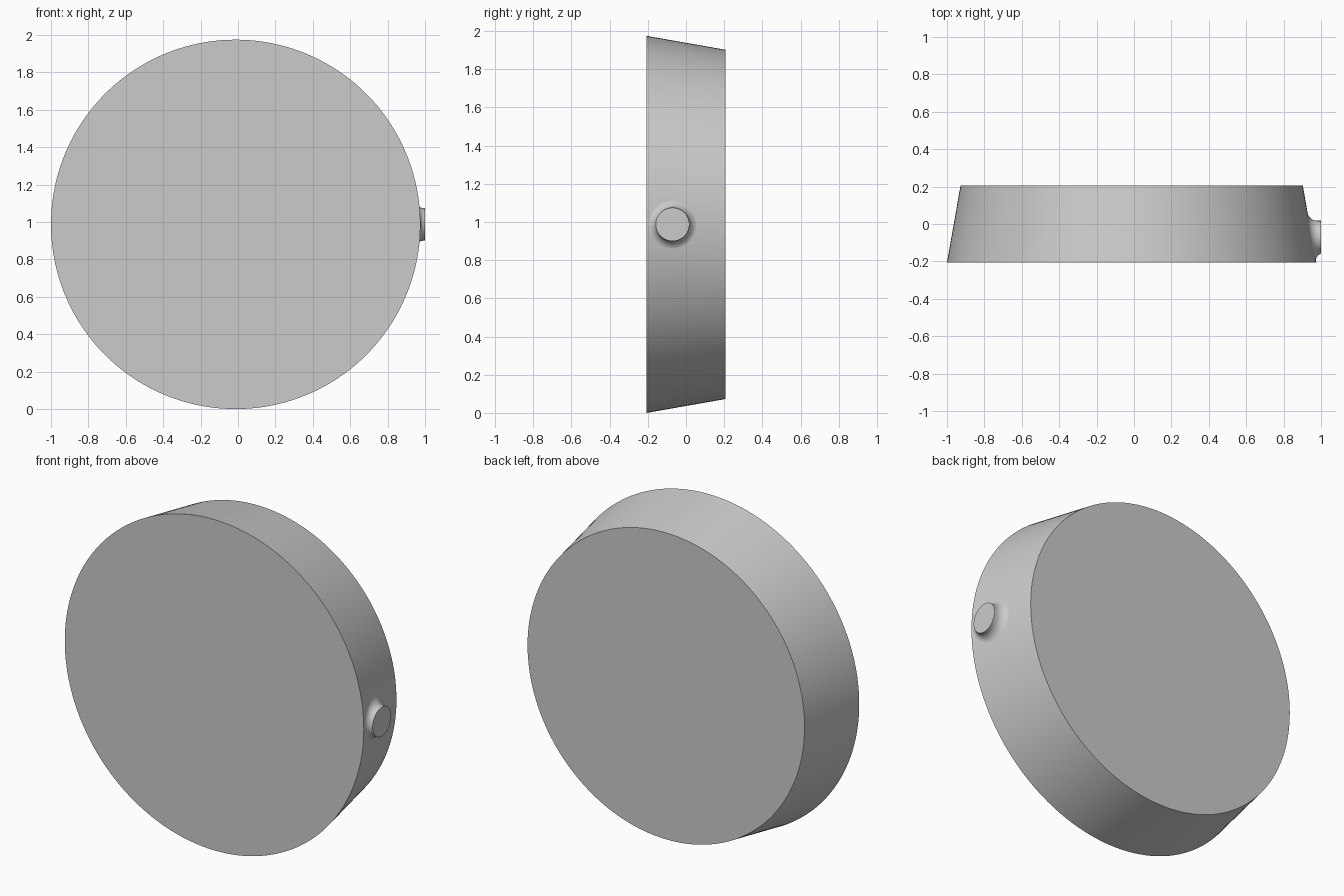
import bpy, bmesh, math

cube = bpy.data.objects.get("Cube")
if cube:
    bpy.data.objects.remove(cube, do_unlink=True)

grey = bpy.data.materials.new("light grey")
grey.use_nodes = True
COLOUR = (0.6, 0.6, 0.6, 1)
grey.diffuse_color = COLOUR
grey.node_tree.nodes["Principled BSDF"].inputs["Base Color"].default_value = COLOUR

R_FRONT, R_BACK, HALF = 0.9875, 0.915, 0.206
CX, CZ = -0.0125, 0.9875


def finish(obj):
    obj.data.materials.append(grey)
    bpy.ops.object.select_all(action='DESELECT')
    obj.select_set(True)
    bpy.context.view_layer.objects.active = obj
    bpy.ops.object.shade_smooth_by_angle(angle=math.radians(30))


# Tapered round body, wide end to the front
bpy.ops.mesh.primitive_cone_add(vertices=160, radius1=R_FRONT, radius2=R_BACK,
                                depth=2 * HALF, location=(CX, 0, CZ),
                                rotation=(-math.pi / 2, 0, 0))
body = bpy.context.object
body.name = "body"
finish(body)


def wall_x(y, z):
    """x of the body's side surface at a given y and z."""
    r = (R_FRONT + R_BACK) / 2 - (R_FRONT - R_BACK) * y / (2 * HALF)
    return CX + math.sqrt(r * r - (z - CZ) ** 2)


# Side button, flared by a fillet that follows the sloping wall
BUTTON_Y, BUTTON_R, FILLET, TIP_X = -0.07, 0.0875, 0.045, 1.0
SEGMENTS, STEPS = 64, 10
bm = bmesh.new()
rings = []
for step in range(STEPS + 2):
    a = min(step / STEPS, 1) * math.pi / 2
    radius = BUTTON_R + FILLET * (1 - math.sin(a))
    ring = []
    for i in range(SEGMENTS):
        t = 2 * math.pi * i / SEGMENTS
        y = BUTTON_Y + radius * math.cos(t)
        z = CZ + radius * math.sin(t)
        x = wall_x(y, z) - 0.001 + FILLET * (1 - math.cos(a))
        ring.append(bm.verts.new((TIP_X if step > STEPS else min(x, TIP_X), y, z)))
    rings.append(ring)
for low, high in zip(rings, rings[1:]):
    for i in range(SEGMENTS):
        j = (i + 1) % SEGMENTS
        bm.faces.new((low[i], low[j], high[j], high[i]))
bm.faces.new(rings[-1])
bmesh.ops.remove_doubles(bm, verts=bm.verts, dist=0.00001)
bm.normal_update()
mesh = bpy.data.meshes.new("side_button")
bm.to_mesh(mesh)
bm.free()
button = bpy.data.objects.new("side_button", mesh)
bpy.context.collection.objects.link(button)
finish(button)
